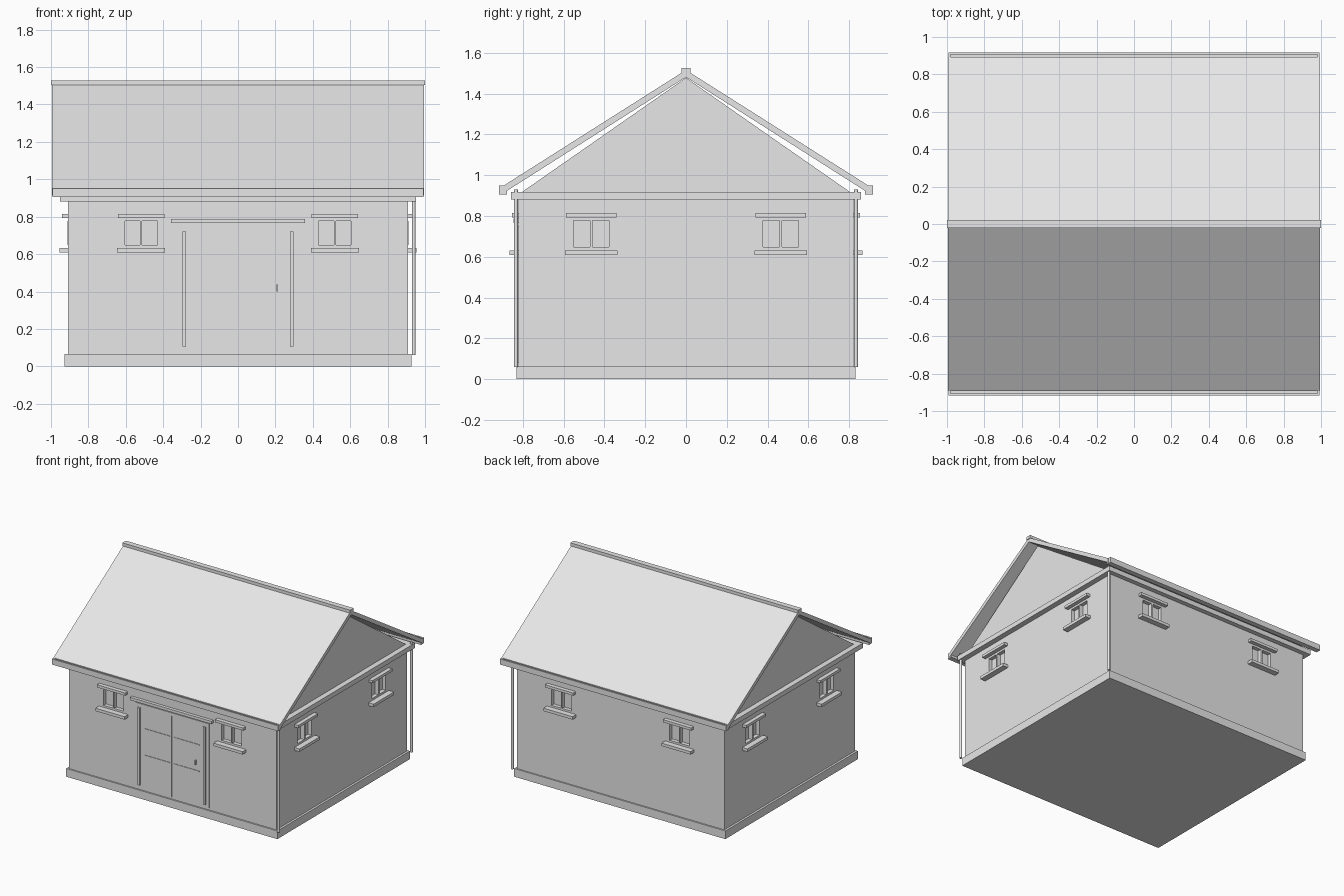
import bpy, bmesh
from mathutils import Matrix, Vector

cube = bpy.data.objects.get("Cube")
if cube:
    bpy.data.objects.remove(cube, do_unlink=True)

grey = bpy.data.materials.new("light_grey")
grey.use_nodes = True
grey.diffuse_color = (0.8, 0.8, 0.8, 1)
grey.node_tree.nodes["Principled BSDF"].inputs["Base Color"].default_value = grey.diffuse_color


def finish(name, bm):
    bmesh.ops.recalc_face_normals(bm, faces=bm.faces)
    mesh = bpy.data.meshes.new(name)
    bm.to_mesh(mesh)
    bm.free()
    mesh.materials.append(grey)
    obj = bpy.data.objects.new(name, mesh)
    bpy.context.collection.objects.link(obj)
    return obj


def box(name, lo, hi):
    """Box between two opposite corners."""
    lo, hi = Vector(lo), Vector(hi)
    bm = bmesh.new()
    bmesh.ops.create_cube(bm, size=1, matrix=Matrix.Translation((lo + hi) / 2)
                          @ Matrix.Diagonal((*(hi - lo), 1)))
    return finish(name, bm)


def extrude_x(name, profile, half):
    """Extrude a (y, z) outline along x, centred."""
    bm = bmesh.new()
    face = bm.faces.new([bm.verts.new((-half, y, z)) for y, z in profile])
    new = bmesh.ops.extrude_face_region(bm, geom=[face])["geom"]
    bmesh.ops.translate(bm, vec=(2 * half, 0, 0),
                        verts=[v for v in new if isinstance(v, bmesh.types.BMVert)])
    return finish(name, bm)


WALL_X, WALL_Y = 0.91, 0.82
WALLS = {"front": (0, -1), "back": (0, 1), "left": (1, 0), "right": (-1, 0)}


def on_wall(name, wall, u, z, depth):
    """Box on a wall: u and z are ranges, depth is measured outward from the face."""
    nx, ny = WALLS[wall]
    a, b = [(WALL_X if nx else WALL_Y) + d for d in depth]
    if nx:
        p, q = sorted((nx * a, nx * b))
        return box(name, (p, u[0], z[0]), (q, u[1], z[1]))
    p, q = sorted((ny * a, ny * b))
    return box(name, (u[0], p, z[0]), (u[1], q, z[1]))


# Main body
box("plinth", (-0.927, -0.831, 0), (0.927, 0.831, 0.065))
walls = box("walls", (-WALL_X, -WALL_Y, 0.065), (WALL_X, WALL_Y, 0.88))
box("eaves_band", (-0.953, -0.857, 0.88), (0.953, 0.857, 0.918))
extrude_x("gable", [(-0.804, 0.918), (0.804, 0.918), (0, 1.478)], WALL_X)

# Windows: recess, mullion, lintel and sill, two on each wall
for wall, (nx, ny) in WALLS.items():
    centre = 0.465 if nx else 0.518
    for side in (-1, 1):
        c = side * centre
        span = lambda w: (c - w, c + w)
        label = wall + ("_window_a" if side < 0 else "_window_b")
        cutter = on_wall(label + "_cutter", wall, span(0.087), (0.648, 0.777), (-0.03, 0.05))
        cutter.hide_render = True
        mod = walls.modifiers.new("recess", "BOOLEAN")
        mod.solver = "EXACT"
        mod.object = cutter
        bpy.context.view_layer.objects.active = walls
        bpy.ops.object.modifier_apply(modifier=mod.name)
        bpy.data.objects.remove(cutter, do_unlink=True)
        on_wall(label + "_mullion", wall, span(0.006), (0.648, 0.777), (-0.03, 0.002))
        on_wall(label + "_lintel", wall, span(0.124), (0.793, 0.814), (-0.005, 0.032))
        on_wall(label + "_sill", wall, span(0.128), (0.609, 0.632), (-0.005, 0.045))

# Double door with frame strips, cross strips and handle
for s, label in ((-1, "right"), (1, "left")):
    rng = lambda a, b: tuple(sorted((s * a, s * b)))
    on_wall(label + "_door_leaf", "front", rng(0.004, 0.323), (0.082, 0.752), (-0.005, 0.007))
    on_wall(label + "_door_strip", "front", rng(0.278, 0.297), (0.105, 0.72), (0, 0.016))
    for z in (0.35, 0.56):
        on_wall(label + "_door_cross_strip", "front", rng(0.02, 0.24),
                (z, z + 0.005), (0, 0.011))
on_wall("door_head", "front", (-0.01, 0.01), (0.728, 0.752), (-0.005, 0.007))
on_wall("door_lintel", "front", (-0.357, 0.357), (0.766, 0.788), (-0.005, 0.025))
on_wall("door_handle", "front", (0.207, 0.215), (0.4, 0.437), (0, 0.018))

# Roof slab and ridge cap
extrude_x("roof", [(-0.893, 0.95), (0, 1.516), (0.893, 0.95),
                   (0.893, 0.914), (0, 1.481), (-0.893, 0.914)], 0.995)
extrude_x("ridge_cap", [(-0.022, 1.503), (0.022, 1.503), (0.022, 1.527), (-0.022, 1.527)], 1.0)

# Gutters: open channels under the eaves
channel = [(0.877, 0.95), (0.877, 0.906), (0.917, 0.906), (0.917, 0.95),
           (0.905, 0.95), (0.905, 0.918), (0.885, 0.918), (0.885, 0.95)]
for s, label in ((-1, "front"), (1, "back")):
    extrude_x(label + "_gutter", [(s * y, z) for y, z in channel], 0.992)
    for e in (-1, 1):
        x = sorted((e * 0.98, e * 0.992))
        y = sorted((s * 0.88, s * 0.915))
        box(label + "_gutter_end", (x[0], y[0], 0.908), (x[1], y[1], 0.95))

    # Downpipe on the left gable corner
    bm = bmesh.new()
    bmesh.ops.create_cone(bm, cap_ends=True, segments=12, radius1=0.01, radius2=0.01, depth=0.87,
                          matrix=Matrix.Translation((0.94, s * 0.834, 0.495)))
    finish(label + "_downpipe", bm)
